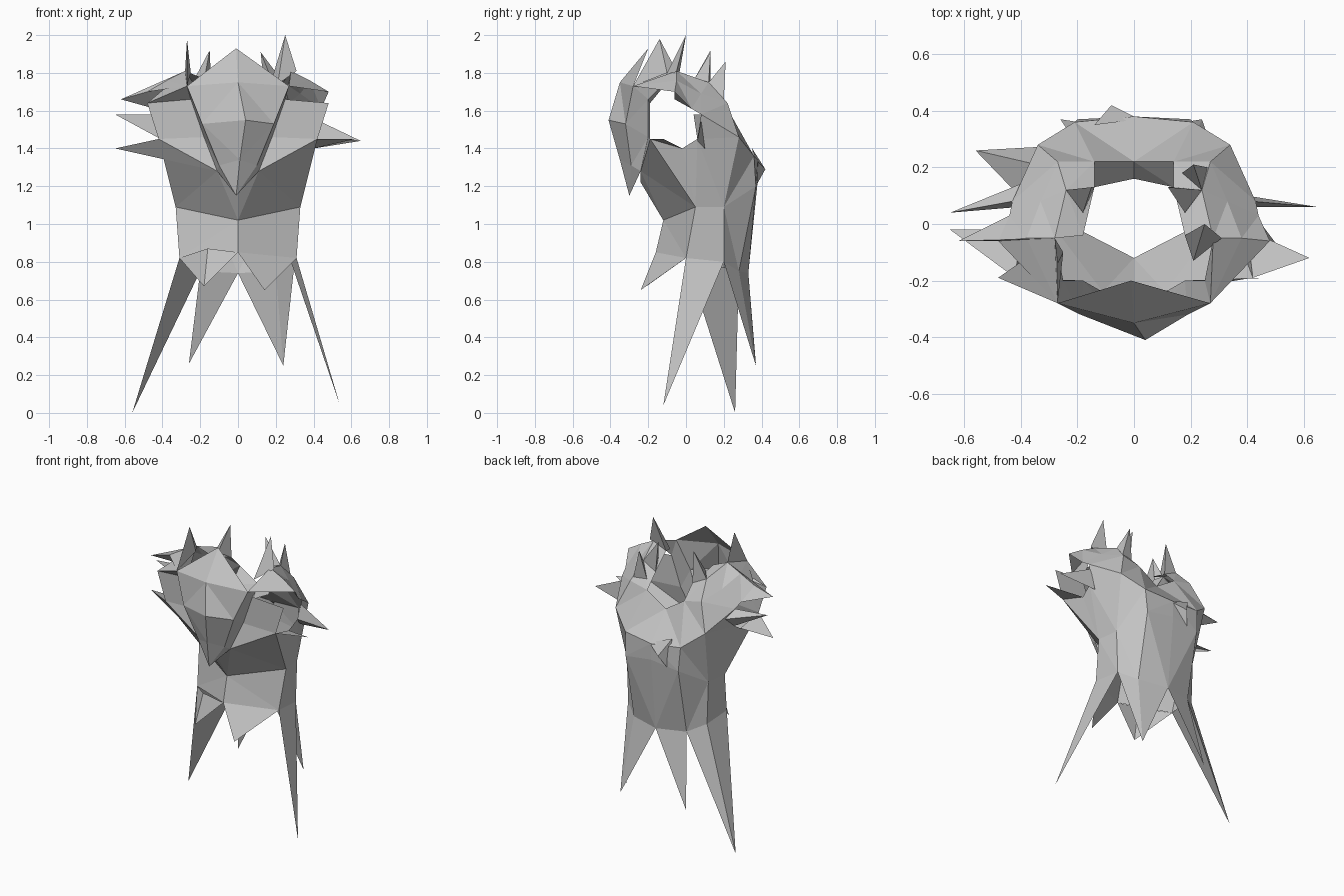
import bpy
import bmesh
from mathutils import Vector

# Remove the default object only
default = bpy.data.objects.get("Cube")
if default:
    bpy.data.objects.remove(default, do_unlink=True)

# One flat grey for the whole shell
grey = bpy.data.materials.new("plain_grey")
grey.use_nodes = True
colour = (.55, .55, .55, 1)
grey.diffuse_color = colour
grey.node_tree.nodes["Principled BSDF"].inputs["Base Color"].default_value = colour


def flip(point):
    """Mirror a point to the other side."""
    return (-point[0], point[1], point[2])


def build(name, polygons, mirrored=False):
    """Make a faceted sheet from polygons, welding shared corners."""
    sheet = bmesh.new()
    corners = {}
    all_polygons = list(polygons)
    if mirrored:
        all_polygons += [[flip(p) for p in reversed(poly)] for poly in polygons]
    for poly in all_polygons:
        verts = []
        for point in poly:
            key = tuple(round(c, 3) + 0 for c in point)
            if key not in corners:
                corners[key] = sheet.verts.new(Vector(key))
            if corners[key] not in verts:
                verts.append(corners[key])
        if len(verts) > 2 and not sheet.faces.get(verts):
            sheet.faces.new(verts)
    bmesh.ops.triangulate(sheet, faces=sheet.faces[:])
    bmesh.ops.recalc_face_normals(sheet, faces=sheet.faces[:])
    mesh = bpy.data.meshes.new(name)
    sheet.to_mesh(mesh)
    sheet.free()
    mesh.materials.append(grey)
    obj = bpy.data.objects.new(name, mesh)
    bpy.context.collection.objects.link(obj)
    return obj


def loft(rows):
    """Quads between neighbouring rows of equal length."""
    polygons = []
    for low, high in zip(rows, rows[1:]):
        for i in range(len(low) - 1):
            polygons.append([low[i], low[i + 1], high[i + 1], high[i]])
    return polygons


def spike(name, tip, *base, closed=False):
    """Fan of triangles from a tip to a chain of base points."""
    chain = list(base)
    if closed:
        chain.append(base[0])
    return build(name, [[tip, a, b] for a, b in zip(chain, chain[1:])])


# Half rows of the back, from the spine round to the side seam
hem = [(0, .33, .74), (.2, .28, .75), (.3, .2, .8), (.31, 0, .82)]
hip = [(0, .38, 1.23), (.2, .37, 1.2), (.31, .2, 1.09), (.33, .05, 1.09)]
chest = [(0, .38, 1.34), (.21, .36, 1.36), (.34, .28, 1.46), (.41, .06, 1.45)]
top = [(0, .22, 1.52), (.14, .22, 1.61), (.27, .22, 1.64), (.43, .08, 1.58)]
build("back_shell", loft([hem, hip, chest, top]), mirrored=True)

# Arched straps from the back over the shoulders to the mask
rim = (.25, -.2, 1.66)
temple = (.27, -.28, 1.73)
strap_rear = [(.14, .13, 1.7), (.24, .12, 1.75), (.33, .08, 1.69), (.44, .03, 1.61)]
strap_mid = [(.18, -.04, 1.77), (.28, -.05, 1.81), (.38, -.05, 1.76), (.48, -.06, 1.7)]
strap_faces = loft([[top[1], *top[1:]], strap_rear, strap_mid])
strap_faces += [[temple, strap_mid[1], strap_mid[2], strap_mid[3]],
                [temple, strap_mid[1], rim]]
build("shoulder_strap", strap_faces, mirrored=True)

# Inner lip at the nape
build("nape_lip", loft([top[:2], [(0, .16, 1.44), (.14, .13, 1.52)]]), mirrored=True)

# Faceted mask with a narrow rim, from brow to chin
rim_mid = (.18, -.2, 1.46)
jaw = (.11, -.24, 1.28)
chin = (-.01, -.3, 1.15)
mask_rows = [
    [(-.01, -.2, 1.93), temple, rim],
    [(0, -.35, 1.75), temple, rim],
    [(.04, -.41, 1.55), (.19, -.32, 1.53), rim_mid],
    [(.01, -.35, 1.34), (.1, -.29, 1.31), jaw],
]
full_rows = [[flip(row[2]), flip(row[1]), *row] for row in mask_rows]
build("face_mask", loft(full_rows + [[chin] * 5]))

# Upright panels between the mask and the arm openings
corner = (.48, -.19, 1.64)
armpit_front = (.42, -.19, 1.45)
armpit = (.4, -.02, 1.4)
build("front_panel", [[rim, corner, armpit_front, rim_mid],
                      [rim_mid, armpit_front, jaw]], mirrored=True)

# Chest front, narrowing to a waist and dropping to the hem
waist = (0, -.12, 1.02)
front_hem = (0, -.16, .85)
chest_faces = [
    [armpit, chest[3], hip[3]],
    [armpit_front, armpit, hip[3]],
    [jaw, armpit_front, hip[3]],
    [jaw, hip[3], waist],
    [jaw, waist, (0, -.24, 1.22)],
    [waist, hip[3], hem[3], front_hem],
]
build("chest_front", chest_faces, mirrored=True)

# Pointed flaps under the front hem
flap_mid = (.16, -.15, .87)
spike("front_flap_left", (.14, -.24, .65), front_hem, hem[3])
spike("front_flap_right", (-.18, -.21, .67), front_hem, flip(flap_mid), flip(hem[3]))

# Long hanging points round the back hem
spike("side_tail_left", (.54, -.12, .04), hem[2], hem[3], (.28, .1, .8), closed=True)
spike("side_tail_right", (-.56, .26, 0), *map(flip, hem[:0:-1]), closed=True)
spike("rear_tail_left", (.24, .37, .25), *hem[:3])
spike("rear_tail_right", (-.26, .37, .26), hem[0], flip(hem[1]))

# Sideways spikes at the shoulders
spike("shoulder_spike_left", (.65, .06, 1.44),
      chest[3], (.4, .1, 1.4), (.42, .08, 1.55), closed=True)
spike("shoulder_fin_left", (.62, -.12, 1.45), armpit_front, armpit)
spike("strap_spike_right", (-.62, -.06, 1.66),
      *map(flip, (strap_mid[1], strap_mid[3], strap_rear[3])))
spike("shoulder_fin_right", (-.65, -.02, 1.4), flip(armpit), flip(armpit_front), flip(jaw))
spike("shoulder_spike_right", (-.65, .04, 1.58),
      flip(chest[3]), flip(top[3]), (-.38, .15, 1.52), closed=True)
spike("upper_fin_right", flip(corner), flip(rim), flip(temple), flip(strap_mid[1]))

# Upright tufts along the straps
spike("crown_tuft_left", (.25, 0, 2),
      strap_mid[0], (.31, -.05, 1.81), (.21, -.13, 1.74), closed=True)
spike("crown_tuft_right", (-.27, -.14, 1.98),
      flip(strap_mid[1]), flip(temple), (-.25, -.1, 1.8), closed=True)
spike("rear_tuft_left", (.12, .13, 1.91), (.18, .04, 1.76), strap_rear[1], strap_rear[0], closed=True)
spike("rear_tuft_right", (-.15, .13, 1.92),
      (-.18, .04, 1.76), flip(strap_rear[1]), flip(strap_rear[0]), closed=True)
spike("low_tuft_left", (.21, .21, 1.86),
      strap_rear[1], (.26, .2, 1.66), (.17, .18, 1.66), closed=True)

# Small raised tuft on the spine
spike("spine_tuft", (-.08, .42, 1.29),
      (-.14, .35, 1.4), (-.12, .37, 1.2), (.02, .37, 1.34), closed=True)
